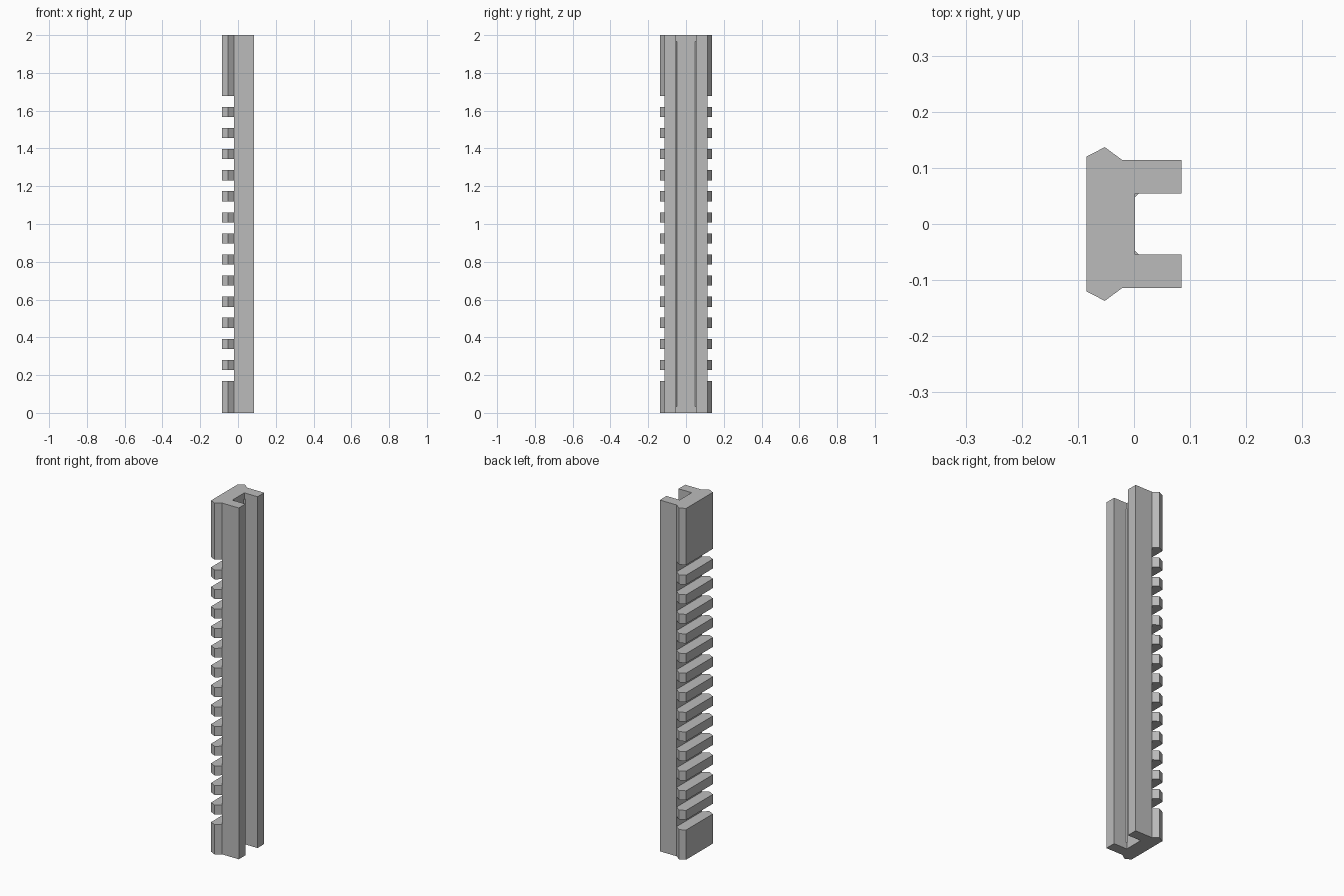
import bpy
import bmesh

cube = bpy.data.objects.get("Cube")
if cube:
    bpy.data.objects.remove(cube, do_unlink=True)

grey = bpy.data.materials.new("plain_grey")
grey.use_nodes = True
colour = (0.5, 0.5, 0.5, 1)
grey.diffuse_color = colour
grey.node_tree.nodes["Principled BSDF"].inputs["Base Color"].default_value = colour

HEIGHT = 2.0
BACK, FRONT = -0.085, 0.085
SHOULDER, CHANNEL = -0.021, 0.002
CHANNEL_HALF = 0.054
SLOTS, PITCH, SLOT_START, SLOT_WIDTH = 14, 0.1116, 0.169, 0.058


def add_prism(bm, outline, z0, z1):
    """Extrude an xy outline from z0 to z1."""
    face = bm.faces.new([bm.verts.new((x, y, z0)) for x, y in outline])
    top = bmesh.ops.extrude_face_region(bm, geom=[face])["geom"]
    verts = [v for v in top if isinstance(v, bmesh.types.BMVert)]
    bmesh.ops.translate(bm, verts=verts, vec=(0, 0, z1 - z0))


def make_object(name, prisms):
    bm = bmesh.new()
    for outline, z0, z1 in prisms:
        add_prism(bm, outline, z0, z1)
    bmesh.ops.recalc_face_normals(bm, faces=bm.faces)
    mesh = bpy.data.meshes.new(name)
    bm.to_mesh(mesh)
    bm.free()
    mesh.materials.append(grey)
    obj = bpy.data.objects.new(name, mesh)
    bpy.context.collection.objects.link(obj)
    return obj


# Channel-shaped rail with a pointed ridge along each side of its back
half = [(BACK, 0.12), (-0.052, 0.137), (SHOULDER, 0.114), (FRONT, 0.114),
        (FRONT, CHANNEL_HALF), (CHANNEL, CHANNEL_HALF)]
outline = half + [(x, -y) for x, y in reversed(half)]
rail = make_object("slotted_rail", [(outline, 0, HEIGHT)])

# Row of cross slots cut into the back
slot = [(BACK - 0.05, -0.2), (SHOULDER, -0.2), (SHOULDER, 0.2), (BACK - 0.05, 0.2)]
starts = [SLOT_START + i * PITCH for i in range(SLOTS)]
cutter = make_object("slot_cutter", [(slot, z, z + SLOT_WIDTH) for z in starts])
cutter.hide_render = True
cut = rail.modifiers.new("slots", "BOOLEAN")
cut.operation = "DIFFERENCE"
cut.solver = "EXACT"
cut.object = cutter
bpy.context.view_layer.objects.active = rail
bpy.ops.object.modifier_apply(modifier=cut.name)
bpy.data.objects.remove(cutter, do_unlink=True)

# Slim corner fillets inside the channel, stopping short of both ends
for side, name in ((1, "back_fillet"), (-1, "front_fillet")):
    y = side * CHANNEL_HALF
    corner = [(CHANNEL, y), (CHANNEL + 0.006, y), (CHANNEL, y - side * 0.006)]
    make_object(name, [(corner, 0.035, HEIGHT - 0.035)])
